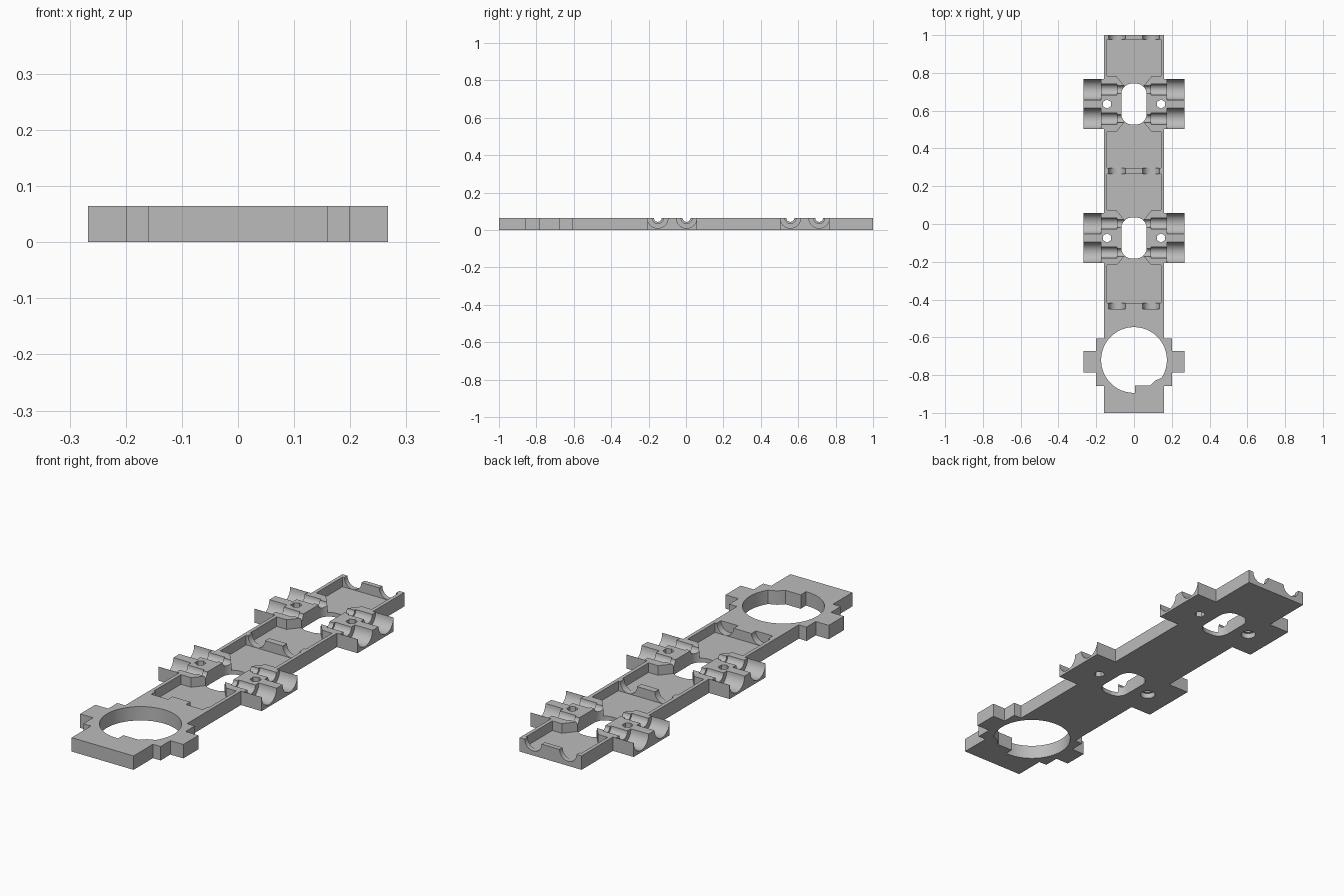
import bpy, bmesh, math
from mathutils import Matrix, Vector

cube = bpy.data.objects.get("Cube")
if cube:
    bpy.data.objects.remove(cube, do_unlink=True)

H = 0.065                      # plate thickness
FLOOR = 0.02                   # pocket floor height
MODULES = (-0.074, 0.635)      # centres of the winged sections

grey = bpy.data.materials.new("light_grey")
grey.use_nodes = True
colour = (0.5, 0.5, 0.5, 1)
grey.diffuse_color = colour
grey.node_tree.nodes["Principled BSDF"].inputs["Base Color"].default_value = colour


def add_object(name, bm):
    bmesh.ops.recalc_face_normals(bm, faces=bm.faces)
    mesh = bpy.data.meshes.new(name)
    bm.to_mesh(mesh)
    bm.free()
    ob = bpy.data.objects.new(name, mesh)
    bpy.context.collection.objects.link(ob)
    mesh.materials.append(grey)
    return ob


def prism(name, points, z0, z1):
    bm = bmesh.new()
    face = bm.faces.new([bm.verts.new((x, y, z0)) for x, y in points])
    out = bmesh.ops.extrude_face_region(bm, geom=[face])
    verts = [v for v in out["geom"] if isinstance(v, bmesh.types.BMVert)]
    bmesh.ops.translate(bm, verts=verts, vec=(0, 0, z1 - z0))
    return add_object(name, bm)


def rod(name, start, end, radius, sides=32):
    a, b = Vector(start), Vector(end)
    turn = (b - a).to_track_quat("Z", "Y").to_matrix().to_4x4()
    bm = bmesh.new()
    bmesh.ops.create_cone(bm, cap_ends=True, segments=sides, radius1=radius,
                          radius2=radius, depth=(b - a).length,
                          matrix=Matrix.Translation((a + b) / 2) @ turn)
    return add_object(name, bm)


def rect(x, y0, y1):
    return [(-x, y0), (x, y0), (x, y1), (-x, y1)]


def arc(cx, cy, r, a0, a1, n):
    angles = [math.radians(a0 + (a1 - a0) * i / n) for i in range(n + 1)]
    return [(cx + r * math.cos(a), cy + r * math.sin(a)) for a in angles]


# Outline of the whole plate: right half, then mirrored
half = [(0.16, -1), (0.16, -0.857), (0.2, -0.857), (0.2, -0.785), (0.267, -0.785),
        (0.267, -0.673), (0.2, -0.673), (0.2, -0.605), (0.16, -0.605)]
for c in MODULES:
    half += [(0.16, c - 0.133), (0.267, c - 0.133), (0.267, c + 0.133), (0.16, c + 0.133)]
half.append((0.16, 1))
plate = prism("base_plate", half + [(-x, y) for x, y in reversed(half)], 0, H)

cutters = []

# Large round opening with a stepped key on one side
ring = arc(0, -0.72, 0.174, -33, 272, 64)
ring += [(0.005, -0.855), (0.085, -0.855), (0.11, -0.83)]
cutters.append(prism("round_opening", ring, -0.1, 0.2))

# Pockets between the winged sections
for y0, y1 in ((-0.418, -0.217), (0.073, 0.265), (0.296, 0.49), (0.783, 0.977)):
    cutters.append(prism("pocket", rect(0.143, y0, y1), FLOOR, 0.2))

# Paired scoops through the cross ridges
for y0, y1 in ((-0.45, -0.4), (0.25, 0.31), (0.96, 1.05)):
    for x in (-0.09, 0.09):
        cutters.append(rod("ridge_scoop", (x, y0, H), (x, y1, H), 0.044))

for c in MODULES:
    # Rounded slot
    r, ex, ey = 0.055, 0.067, 0.108
    slot = []
    for i, (sx, sy) in enumerate(((1, 1), (-1, 1), (-1, -1), (1, -1))):
        slot += arc(sx * (ex - r), c + sy * (ey - r), r, 90 * i, 90 * i + 90, 10)
    cutters.append(prism("slot", slot, -0.1, 0.2))
    for s in (-1, 1):
        # Tapered channel joining slot and pocket
        channel = [(-0.1, c + s * 0.155), (0.1, c + s * 0.155),
                   (0.05, c + s * 0.095), (-0.05, c + s * 0.095)]
        cutters.append(prism("channel", channel, FLOOR, 0.2))
        # Screw holes
        cutters.append(rod("screw_hole", (s * 0.143, c, -0.1), (s * 0.143, c, 0.2), 0.024, 6))
        # Stepped half-round cradles
        for dy in (-0.077, 0.077):
            for x0, x1, rad in ((0.175, 0.3, 0.055), (0.09, 0.18, 0.03), (0.04, 0.1, 0.021)):
                cutters.append(rod("cradle", (s * x0, c + dy, H), (s * x1, c + dy, H), rad))
    # Shallow round recess under one screw hole
    cutters.append(rod("screw_recess", (-0.143, c, -0.1), (-0.143, c, 0.025), 0.033))

# Cut everything out of the plate
bpy.ops.object.select_all(action="DESELECT")
plate.select_set(True)
bpy.context.view_layer.objects.active = plate
for cutter in cutters:
    cutter.hide_render = True
    mod = plate.modifiers.new("cut", "BOOLEAN")
    mod.operation = "DIFFERENCE"
    mod.solver = "EXACT"
    mod.object = cutter
    bpy.ops.object.modifier_apply(modifier=mod.name)
    bpy.data.objects.remove(cutter, do_unlink=True)

bpy.ops.object.shade_smooth_by_angle(angle=math.radians(30))
